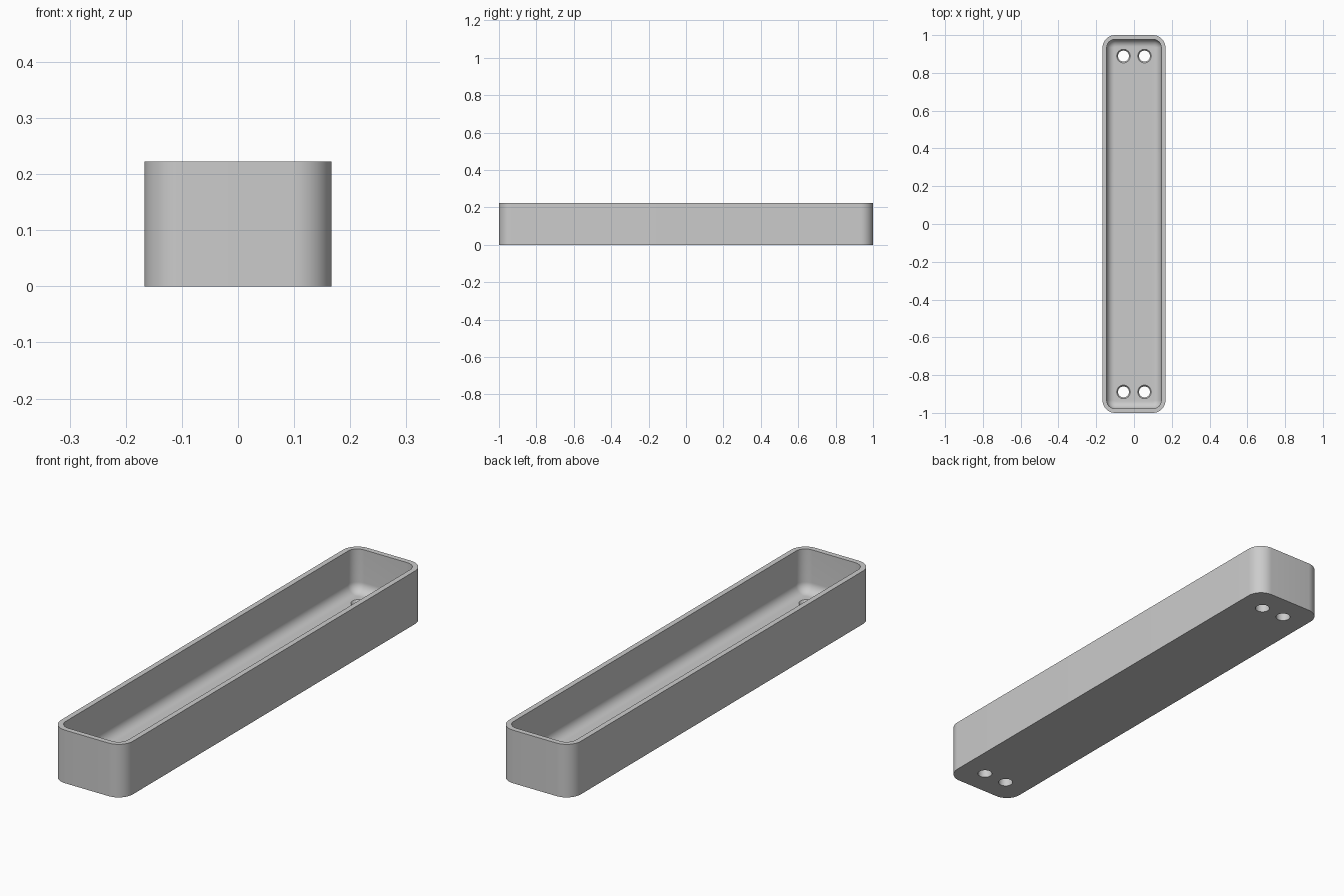
import bpy, bmesh
from math import sin, cos, pi, radians

cube = bpy.data.objects.get("Cube")
if cube:
    bpy.data.objects.remove(cube)

HALF_X, HALF_Y, HEIGHT = 0.1667, 1.0, 0.2222
CORNER, WALL, FLOOR, FILLET = 0.0667, 0.0222, 0.0444, 0.04
STEPS = 12

grey = bpy.data.materials.new("plain grey")
grey.use_nodes = True
colour = (0.6, 0.6, 0.6, 1)
grey.diffuse_color = colour
grey.node_tree.nodes["Principled BSDF"].inputs["Base Color"].default_value = colour


def make_object(name, bm):
    bmesh.ops.recalc_face_normals(bm, faces=bm.faces)
    mesh = bpy.data.meshes.new(name)
    bm.to_mesh(mesh)
    bm.free()
    mesh.materials.append(grey)
    obj = bpy.data.objects.new(name, mesh)
    bpy.context.collection.objects.link(obj)
    return obj


def loft(bm, rings):
    """Skin a stack of equal vertex rings and cap both ends."""
    for a, b in zip(rings, rings[1:]):
        for i in range(len(a)):
            j = (i + 1) % len(a)
            bm.faces.new((a[i], a[j], b[j], b[i]))
    bm.faces.new(rings[0])
    bm.faces.new(rings[-1])


def rounded_ring(bm, inset, z):
    """Rounded rectangle, moved inward from the outer outline."""
    r = CORNER - inset
    verts = []
    for q, (sx, sy) in enumerate([(1, 1), (-1, 1), (-1, -1), (1, -1)]):
        for k in range(STEPS + 1):
            a = (q + k / STEPS) * pi / 2
            verts.append(bm.verts.new((sx * (HALF_X - CORNER) + r * cos(a),
                                       sy * (HALF_Y - CORNER) + r * sin(a), z)))
    return verts


# Tray: outer wall, rim, inner wall, then a rounded cove down to the floor
bm = bmesh.new()
sections = [(0, 0), (0, HEIGHT), (WALL, HEIGHT)]
for k in range(STEPS + 1):
    a = k / STEPS * pi / 2
    sections.append((WALL + FILLET * (1 - cos(a)), FLOOR + FILLET * (1 - sin(a))))
loft(bm, [rounded_ring(bm, inset, z) for inset, z in sections])
tray = make_object("tray", bm)

# Screw holes: two at each end, slightly widened at the floor
bm = bmesh.new()
for x in (-0.0556, 0.0556):
    for y in (-0.889, 0.889):
        rings = []
        for r, z in [(0.029, -0.02), (0.029, 0.036), (0.036, FLOOR), (0.036, 0.06)]:
            rings.append([bm.verts.new((x + r * cos(i * pi / 16), y + r * sin(i * pi / 16), z))
                          for i in range(32)])
        loft(bm, rings)
cutter = make_object("hole_cutter", bm)

cut = tray.modifiers.new("screw holes", 'BOOLEAN')
cut.operation = 'DIFFERENCE'
cut.solver = 'EXACT'
cut.object = cutter
bpy.ops.object.select_all(action='DESELECT')
tray.select_set(True)
bpy.context.view_layer.objects.active = tray
bpy.ops.object.modifier_apply(modifier=cut.name)
bpy.data.objects.remove(cutter)
bpy.ops.object.shade_smooth_by_angle(angle=radians(30))
